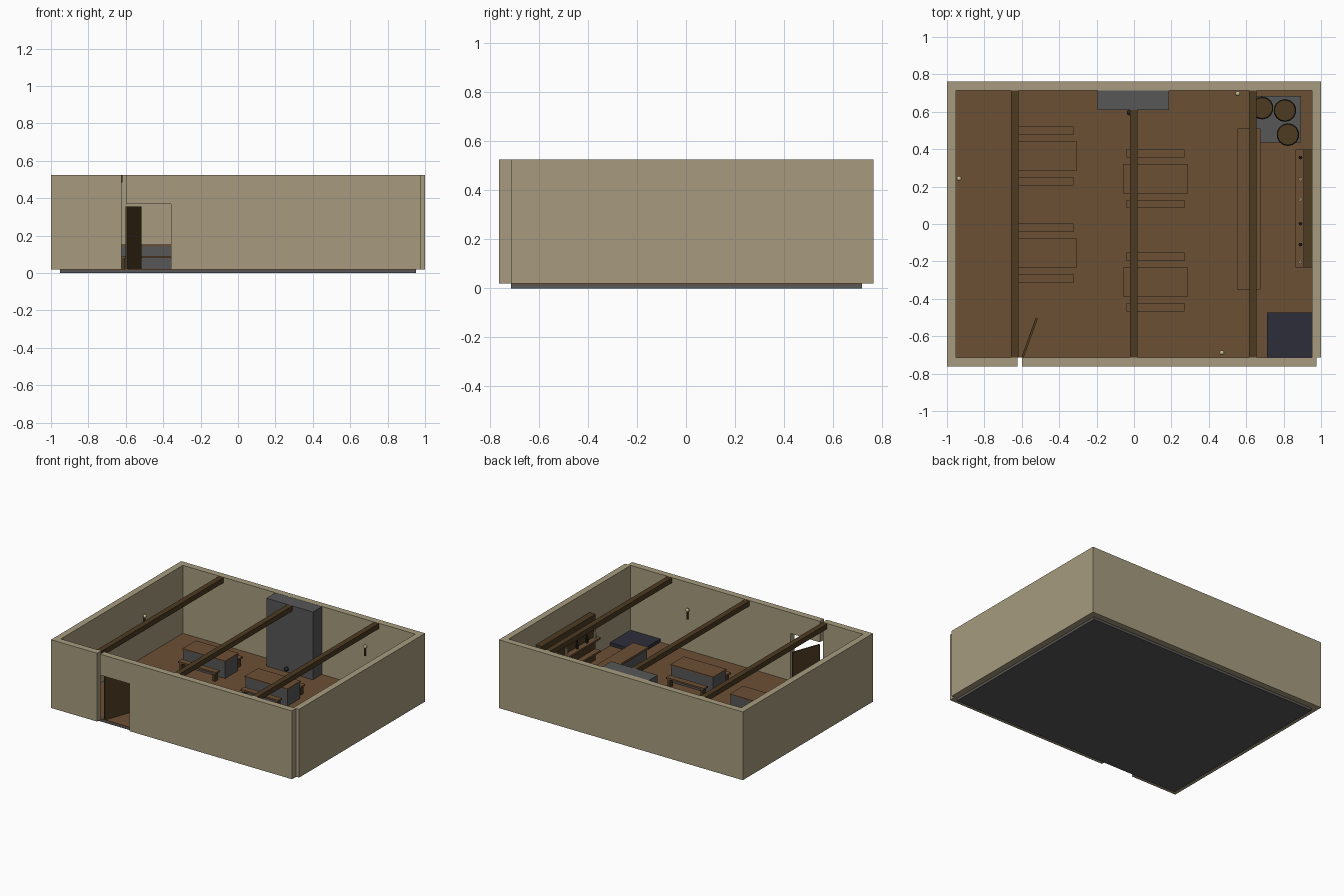
import bpy, math


def mat(name, r, g, b):
    m = bpy.data.materials.new(name)
    m.diffuse_color = (r, g, b, 1)
    return m


PLASTER = mat("plaster", 0.385, 0.33, 0.21)
WOOD = mat("brown_wood", 0.15, 0.08, 0.036)
DARK = mat("dark_wood", 0.075, 0.044, 0.016)
STONE = mat("grey_stone", 0.095, 0.095, 0.098)
NAVY = mat("navy_cloth", 0.026, 0.027, 0.042)
IRON = mat("black_iron", 0.02, 0.02, 0.02)
PALE = mat("pale_glow", 0.6, 0.5, 0.3)


def box(name, x0, x1, y0, y1, z0, z1, m, rot=0):
    bpy.ops.mesh.primitive_cube_add(
        size=1, location=((x0 + x1) / 2, (y0 + y1) / 2, (z0 + z1) / 2),
        rotation=(0, 0, rot))
    o = bpy.context.object
    o.name = name
    o.scale = (x1 - x0, y1 - y0, z1 - z0)
    o.data.materials.append(m)
    return o


def cyl(name, x, y, z0, z1, r, m, sides=12, r2=None):
    bpy.ops.mesh.primitive_cone_add(
        vertices=sides, radius1=r, radius2=r if r2 is None else r2,
        depth=z1 - z0, location=(x, y, (z0 + z1) / 2))
    o = bpy.context.object
    o.name = name
    o.data.materials.append(m)
    return o


def ball(name, x, y, z, r, m):
    bpy.ops.mesh.primitive_uv_sphere_add(
        segments=12, ring_count=8, radius=r, location=(x, y, z))
    o = bpy.context.object
    o.name = name
    o.data.materials.append(m)


# floor: stone base with boards on top
box("floor_base", -0.953, 0.953, -0.713, 0.717, 0, 0.016, STONE)
box("floor_boards", -0.953, 0.953, -0.713, 0.717, 0.016, 0.021, WOOD)

# walls, with narrow gaps beside the door and at the front right corner
Z0, Z1 = 0.019, 0.525
box("back_wall", -1, 1, 0.715, 0.763, Z0, Z1, PLASTER)
box("left_wall", -1, -0.953, -0.713, 0.715, Z0, Z1, PLASTER)
box("right_wall", 0.953, 1, -0.713, 0.715, Z0, Z1, PLASTER)
box("front_wall_left", -1, -0.622, -0.761, -0.713, Z0, Z1, PLASTER)
box("front_wall_right", -0.358, 0.975, -0.761, -0.713, Z0, Z1, PLASTER)
box("door_lintel", -0.598, -0.358, -0.761, -0.713, 0.37, Z1, PLASTER)

# open door
box("door", -0.668, -0.448, -0.614, -0.602, 0.021, 0.355, DARK, math.radians(70))

# ceiling beams
for x in (-0.638, -0.002, 0.635):
    box("ceiling_beam", x - 0.02, x + 0.02, -0.713, 0.715, 0.485, 0.523, DARK)

# fireplace and small pot
box("chimney", -0.195, 0.187, 0.61, 0.715, 0.02, 0.524, STONE)
ball("pot", -0.022, 0.597, 0.05, 0.016, IRON)

# tables, each with two benches
for x, y in ((-0.48, 0.363), (-0.48, -0.155), (0.115, 0.242), (0.115, -0.31)):
    box("table_body", x - 0.172, x + 0.172, y - 0.075, y + 0.075, 0.02, 0.143, STONE)
    box("table_top", x - 0.175, x + 0.175, y - 0.078, y + 0.078, 0.143, 0.152, WOOD)
    for s in (-1, 1):
        by = y + s * 0.135
        box("bench_seat", x - 0.156, x + 0.156, by - 0.022, by + 0.022, 0.08, 0.092, WOOD)
        for t in (-1, 1):
            lx = x + t * 0.135
            box("bench_leg", lx - 0.01, lx + 0.01, by - 0.018, by + 0.018, 0.02, 0.08, DARK)

# bar counter
box("counter_body", 0.56, 0.67, -0.343, 0.503, 0.02, 0.15, STONE)
box("counter_top", 0.553, 0.677, -0.35, 0.51, 0.15, 0.165, WOOD)

# shelf rack and bottles on the right wall
box("shelf_back", 0.905, 0.953, -0.233, 0.398, 0.02, 0.36, DARK)
for z in (0.09, 0.185):
    box("shelf_plank", 0.863, 0.908, -0.233, 0.398, z, z + 0.014, WOOD)
for y, m in ((0.355, IRON), (0.24, PALE), (0.13, PALE),
             (0.002, IRON), (-0.11, IRON), (-0.203, PALE)):
    cyl("bottle", 0.89, y, 0.199, 0.24, 0.01, m, 8)
    cyl("bottle_neck", 0.89, y, 0.24, 0.258, 0.005, m, 8)

# barrels on a stone plinth
box("barrel_plinth", 0.64, 0.893, 0.435, 0.685, 0.02, 0.045, STONE)
for x, y in ((0.685, 0.62), (0.807, 0.607), (0.823, 0.478)):
    cyl("barrel_lower", x, y, 0.045, 0.11, 0.054, DARK, 14, 0.061)
    cyl("barrel_upper", x, y, 0.11, 0.175, 0.061, DARK, 14, 0.056)

# low navy mat in the front right corner
box("corner_mat", 0.71, 0.953, -0.713, -0.473, 0.02, 0.045, NAVY)

# wall torches
for x, y in ((-0.935, 0.243), (0.555, 0.697), (0.47, -0.688)):
    cyl("torch_handle", x, y, 0.265, 0.325, 0.007, DARK, 8)
    ball("torch_flame", x, y, 0.333, 0.013, PALE)
